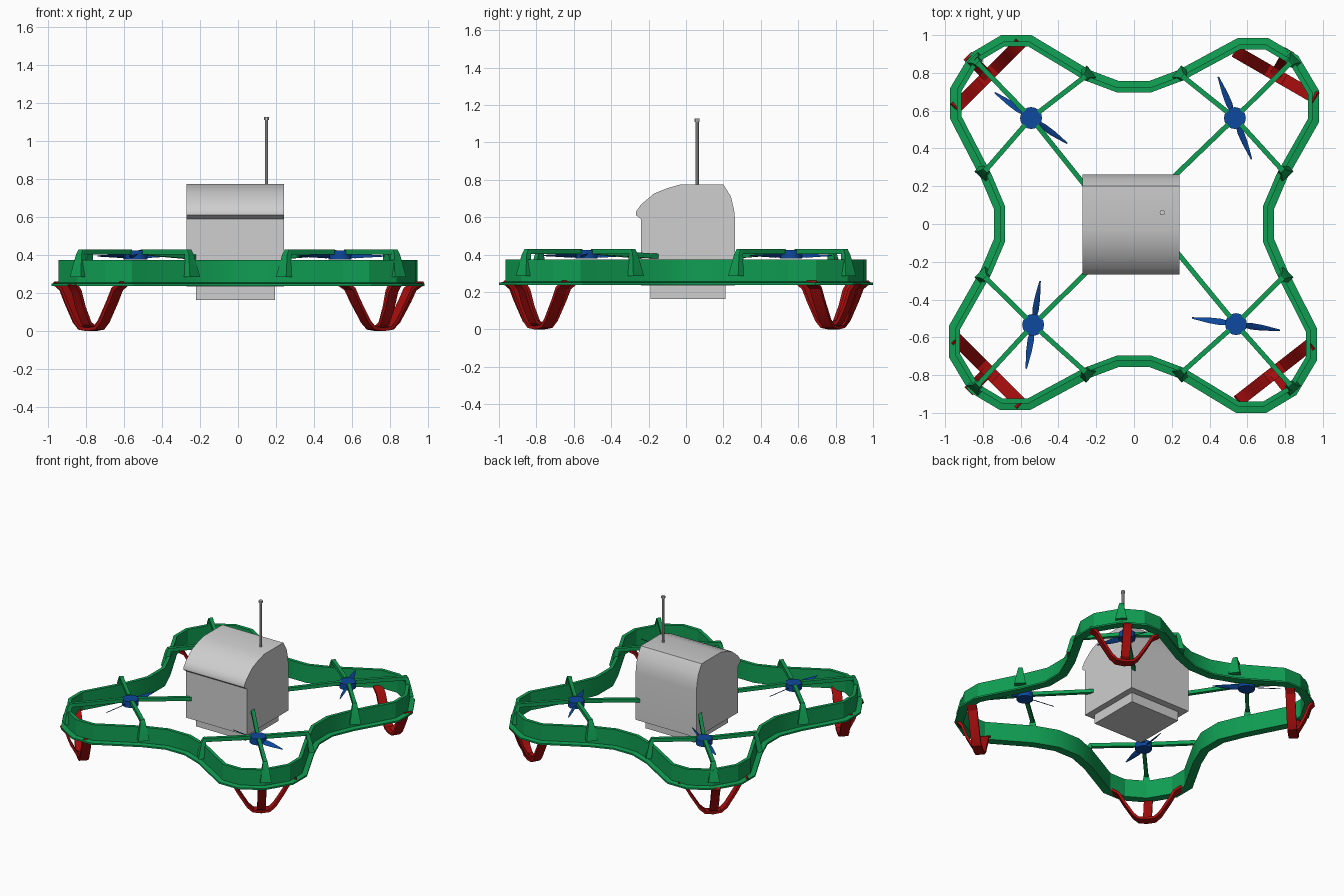
import bpy, bmesh, math
from mathutils import Vector as V

if "Cube" in bpy.data.objects:
    bpy.data.objects.remove(bpy.data.objects["Cube"])


def material(name, rgb):
    m = bpy.data.materials.new(name)
    m.diffuse_color = (*rgb, 1)
    m.use_nodes = True
    m.node_tree.nodes["Principled BSDF"].inputs["Base Color"].default_value = m.diffuse_color
    return m


GREEN = material("green", (0.005, 0.34, 0.085))
RED = material("red", (0.38, 0.004, 0.004))
BLUE = material("blue", (0.004, 0.065, 0.34))
GREY = material("light_grey", (0.62, 0.62, 0.62))


def loft(name, rings, mat, closed=False, angle=30):
    """Skin a list of equal-length point rings; cap the ends or join them."""
    bm = bmesh.new()
    vs = [[bm.verts.new(p) for p in r] for r in rings]
    n = len(vs[0])
    for i in range(len(vs) if closed else len(vs) - 1):
        a, b = vs[i], vs[(i + 1) % len(vs)]
        for j in range(n):
            bm.faces.new((a[j], a[(j + 1) % n], b[(j + 1) % n], b[j]))
    if not closed:
        bm.faces.new(vs[0][::-1])
        bm.faces.new(vs[-1])
    bmesh.ops.recalc_face_normals(bm, faces=bm.faces)
    me = bpy.data.meshes.new(name)
    bm.to_mesh(me)
    bm.free()
    me.materials.append(mat)
    ob = bpy.data.objects.new(name, me)
    bpy.context.collection.objects.link(ob)
    bpy.ops.object.select_all(action='DESELECT')
    ob.select_set(True)
    bpy.context.view_layer.objects.active = ob
    bpy.ops.object.shade_smooth_by_angle(angle=math.radians(angle))
    return ob


def rect(x0, x1, y0, y1, z):
    return [(x0, y0, z), (x1, y0, z), (x1, y1, z), (x0, y1, z)]


def circle(x, y, z, r, n=16):
    return [(x + r * math.cos(k * math.tau / n), y + r * math.sin(k * math.tau / n), z)
            for k in range(n)]


def beam(name, a, b, w, h, mat):
    """Rectangular bar from a to b."""
    a, b = V(a), V(b)
    s = (b - a).cross(V((0, 0, 1))).normalized() * w / 2
    u = V((0, 0, h / 2))
    loft(name, [[p - s - u, p + s - u, p + s + u, p - s + u] for p in (a, b)], mat)


def strip(name, origin, along, path, w, thick, mat):
    """Flat strap following a 2D (distance, height) path in a vertical plane."""
    side = along.cross(V((0, 0, 1)))
    rings = []
    for i, (t, z) in enumerate(path):
        t0, z0 = path[max(i - 1, 0)]
        t1, z1 = path[min(i + 1, len(path) - 1)]
        d = V((t1 - t0, z1 - z0)).normalized()
        p = origin + along * t + V((0, 0, z))
        q = p + (along * -d.y + V((0, 0, d.x))) * thick
        rings.append([p - side * w / 2, p + side * w / 2, q + side * w / 2, q - side * w / 2])
    loft(name, rings, mat)


# corners: name, signs, lobe nudge, hub, body mount, blade angle, leg centre, leg turn
corners = [
    ("back_right", 1, 1, (0, -.005), (.534, .561), (.20, .24), -68, (.75, .79), -30),
    ("back_left", -1, 1, (.007, .01), (-.545, .561), (-.24, .18), -35, (-.775, .785), 45),
    ("front_left", -1, -1, (0, .005), (-.534, -.534), (-.23, -.235), 81, (-.77, -.78), -45),
    ("front_right", 1, -1, (-.01, -.01), (.54, -.53), (.22, -.14), -8, (.745, -.785), 38),
]

# guard ring: four-lobed outline swept with an L-shaped section
quarter = [(.742, .08), (.81, .24), (.98, .545), (.98, .71), (.87, .895),
           (.71, .99), (.55, .99), (.235, .815), (.08, .757)]
outline = []
for _, sx, sy, nudge, *_ in corners:
    pts = [V((x * sx, y * sy)) + (V(nudge) if 1 < i < 7 else V((0, 0)))
           for i, (x, y) in enumerate(quarter)]
    outline += pts if sx * sy > 0 else pts[::-1]

section = [(0, .238), (0, .25), (.035, .255), (.035, .375), (.06, .375), (.06, .238)]
rings = []
for i, p in enumerate(outline):
    e0 = (p - outline[i - 1]).normalized()
    e1 = (outline[(i + 1) % len(outline)] - p).normalized()
    n0, n1 = V((-e0.y, e0.x)), V((-e1.y, e1.x))
    miter = (n0 + n1) / (1 + n0.dot(n1))
    rings.append([(*(p + miter * o), z) for o, z in section])
loft("guard_ring", rings, GREEN, closed=True, angle=25)

leg_half = [(.25, .245), (.20, .215), (.165, .15), (.10, .045), (.06, .008)]
u_path = [(-t, z) for t, z in leg_half] + [(0, .0)] + leg_half[::-1]
brace_path = [(0, .01), (.045, .035), (.09, .12), (.12, .205), (.15, .24)]

for name, sx, sy, _, hub, mount, blade_angle, foot, turn in corners:
    hx, hy = hub
    # motor hub
    loft(name + "_hub", [circle(hx, hy, .378, .058), circle(hx, hy, .424, .058)], BLUE)

    # two twisted propeller blades
    for k in range(2):
        a = math.radians(blade_angle + 180 * k)
        d, s = V((math.cos(a), math.sin(a), 0)), V((-math.sin(a), math.cos(a), 0))
        rings = []
        for r, w, pitch in ((.03, .012, 40), (.08, .021, 35), (.14, .017, 28), (.235, .004, 15)):
            c = V((hx, hy, .395)) + d * r
            t = math.radians(pitch)
            across = s * math.cos(t) * w + V((0, 0, math.sin(t) * w))
            up = V((0, 0, .003))
            rings.append([c - across, c - up, c + across, c + up])
        loft(name + "_blade", rings, BLUE)

    # arms to the ring, each ending in a tapered clip over the wall
    for ex, ey in ((.825, .85), (.26, .78), (.785, .285)):
        p = V((ex * sx, ey * sy, 0))
        d = (p - V((hx, hy, 0))).normalized()
        s = V((-d.y, d.x, 0))
        beam(name + "_arm", V((hx, hy, .416)) + d * .05, p + V((0, 0, .416)), .026, .028, GREEN)
        rings = []
        for z, near, far, w in ((.285, .005, .045, .04), (.40, -.01, .02, .02), (.43, -.012, .005, .015)):
            q = p + V((0, 0, z))
            rings.append([q + d * near - s * w, q + d * far - s * w,
                          q + d * far + s * w, q + d * near + s * w])
        loft(name + "_clip", rings, GREEN)

    # arm to the body
    d = (V(mount) - V(hub)).normalized() * .05
    beam(name + "_body_arm", (hx + d.x, hy + d.y, .414), (*mount, .39), .026, .026, GREEN)

    # landing leg: curved strap and an outer brace
    a = math.radians(turn)
    along = V((math.cos(a), math.sin(a), 0))
    out = V((-along.y, along.x, 0))
    if out.y * sy < 0:
        out = -out
    origin = V((*foot, 0))
    strip(name + "_leg", origin, along, u_path, .066, .018, RED)
    strip(name + "_leg_brace", origin, out, brace_path, .06, .018, RED)

# main body: side profile drawn across the width
profile = [(-.24, .235), (-.24, .59), (-.267, .61), (-.267, .63), (-.24, .668), (-.17, .727),
           (-.10, .755), (-.03, .775), (.20, .775), (.24, .71), (.257, .64), (.262, .59), (.262, .235)]
loft("body", [[(x, y, z) for y, z in profile] for x in (-.272, .242)], GREY, angle=40)
loft("lower_body", [rect(-.22, .195, -.19, .21, z) for z in (.163, .25)], GREY)

# antenna with a small cap
loft("antenna", [circle(.15, .06, z, .009, 10) for z in (.76, 1.12)], GREY)
loft("antenna_cap", [circle(.15, .06, z, .014, 10) for z in (1.11, 1.127)], GREY)
